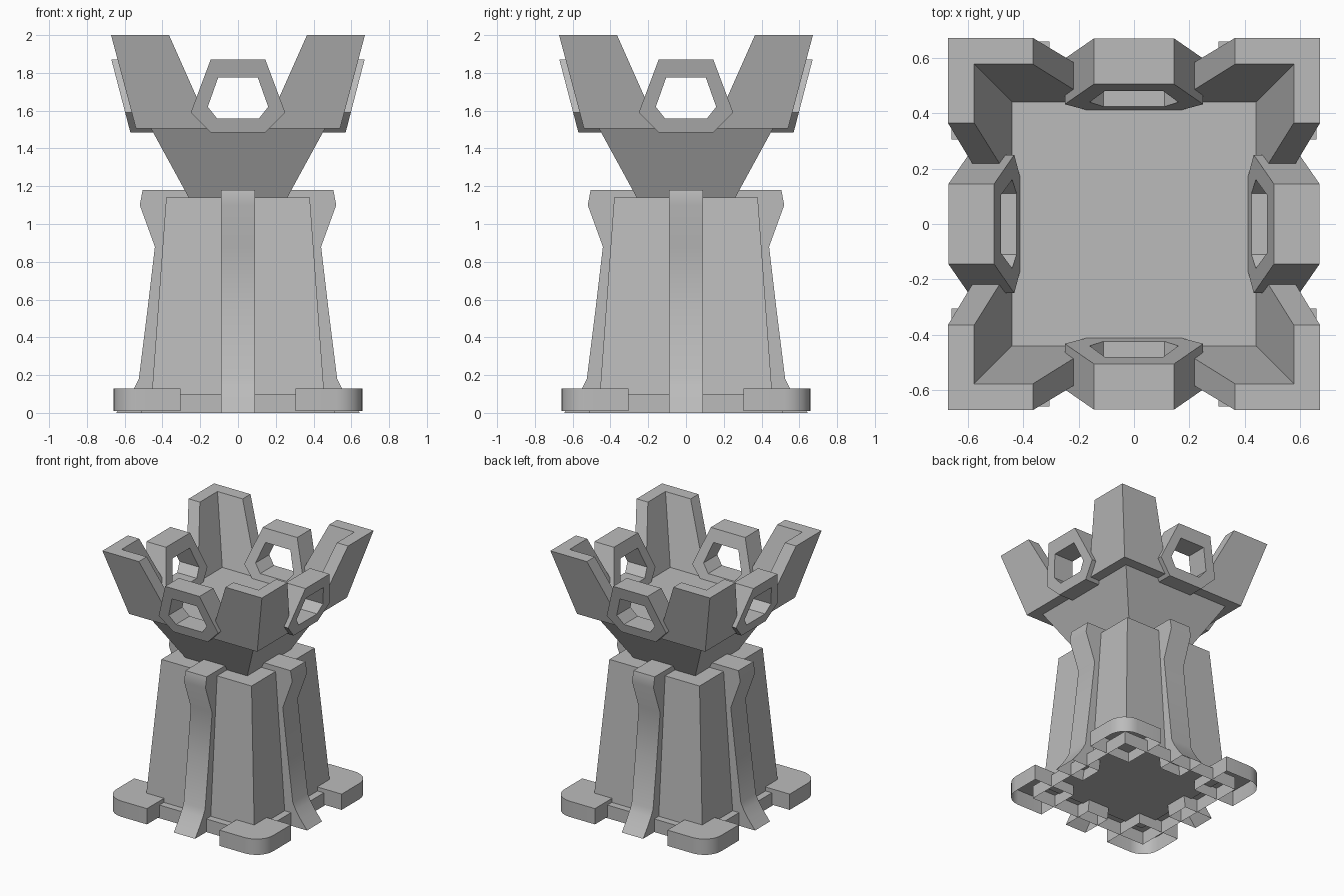
import bpy, bmesh, math
from mathutils import Matrix

cube = bpy.data.objects.get("Cube")
if cube:
    bpy.data.objects.remove(cube, do_unlink=True)

stone = bpy.data.materials.new("grey stone")
stone.use_nodes = True
GREY = (0.5, 0.5, 0.5, 1)
stone.diffuse_color = GREY
stone.node_tree.nodes["Principled BSDF"].inputs["Base Color"].default_value = GREY

SIDES = ("front", "left", "back", "right")


def loft(name, rings, cap_start=True, cap_end=True, closed=False, open_base=False, turn=0):
    """Skin matching rings of points into one object, turned by quarter turns."""
    bm = bmesh.new()
    loops = [[bm.verts.new(p) for p in ring] for ring in rings]
    pairs = list(zip(loops, loops[1:]))
    if closed:
        pairs.append((loops[-1], loops[0]))
    for a, b in pairs:
        for i in range(len(a)):
            j = (i + 1) % len(a)
            bm.faces.new((a[i], a[j], b[j], b[i]))
    if cap_start and not closed:
        bm.faces.new(loops[0][::-1])
    if cap_end and not closed:
        bm.faces.new(loops[-1])
    bmesh.ops.recalc_face_normals(bm, faces=bm.faces)
    if open_base:
        under = [f for f in bm.faces if f.normal.z < -0.99]
        bmesh.ops.delete(bm, geom=under, context='FACES_ONLY')
    bm.transform(Matrix.Rotation(turn * math.pi / 2, 4, 'Z'))
    mesh = bpy.data.meshes.new(name)
    bm.to_mesh(mesh)
    bm.free()
    mesh.materials.append(stone)
    obj = bpy.data.objects.new(name, mesh)
    bpy.context.collection.objects.link(obj)
    return obj


def square(r, z):
    return [(-r, -r, z), (r, -r, z), (r, r, z), (-r, r, z)]


def smooth(obj):
    bpy.ops.object.select_all(action='DESELECT')
    obj.select_set(True)
    bpy.context.view_layer.objects.active = obj
    bpy.ops.object.shade_smooth_by_angle(angle=math.radians(32))


# Central stack: base plate, tapered body, flared funnel with the upper floor
loft("base_plate", [square(0.51, 0), square(0.51, 0.1)], open_base=True)
loft("tower_body", [square(0.457, 0.09), square(0.38, 1.14)])
loft("upper_funnel", [square(0.25, 1.12), square(0.463, 1.51)])

# Foot outline with a rounded outer corner
RADIUS, OUT, IN = 0.14, 0.66, 0.305
arc = [(OUT - RADIUS + RADIUS * math.cos(a), OUT - RADIUS + RADIUS * math.sin(a))
       for a in (math.radians(15 * k) for k in range(7))]
foot = [(IN, IN), (OUT, IN)] + arc + [(IN, OUT)]

# Buttress profile: distance outwards and height
rib = [(0.4, 0), (0.645, 0), (0.59, 0.07), (0.55, 0.13), (0.525, 0.18), (0.48, 0.54),
       (0.44, 0.88), (0.52, 1.1), (0.505, 1.18), (0.24, 1.18)]

# Window ring outlines, right half from top to bottom
outer_half = [(0.145, 1.87), (0.25, 1.59), (0.145, 1.485)]
inner_half = [(0.105, 1.775), (0.16, 1.62), (0.11, 1.558)]


def ring(half, depth):
    """Mirrored hexagon, leaning outwards with height."""
    outline = half + [(-x, z) for x, z in reversed(half)]
    return [(x, -(depth + (z - 1.485) * 0.26), z) for x, z in outline]


def corner(outer, inner, end, z):
    """L-shaped section of a battlement corner."""
    return [(x, y, z) for x, y in ((outer, end), (outer, outer), (end, outer),
                                   (end, inner), (inner, inner), (inner, end))]


for k, side in enumerate(SIDES):
    smooth(loft(side + "_corner_foot", [[(x, y, z) for x, y in foot] for z in (0.01, 0.13)],
                open_base=True, turn=k))
    smooth(loft(side + "_buttress", [[(x, -d, z) for d, z in rib] for x in (-0.09, 0.09)],
                open_base=True, turn=k))
    loft(side + "_battlement_corner", [corner(0.54, 0.44, 0.145, 1.505),
                                       corner(0.672, 0.577, 0.365, 2.0)], turn=k)
    loft(side + "_window_ring", [ring(outer_half, 0.57), ring(outer_half, 0.405),
                                 ring(inner_half, 0.405), ring(inner_half, 0.57)],
         closed=True, turn=k)
